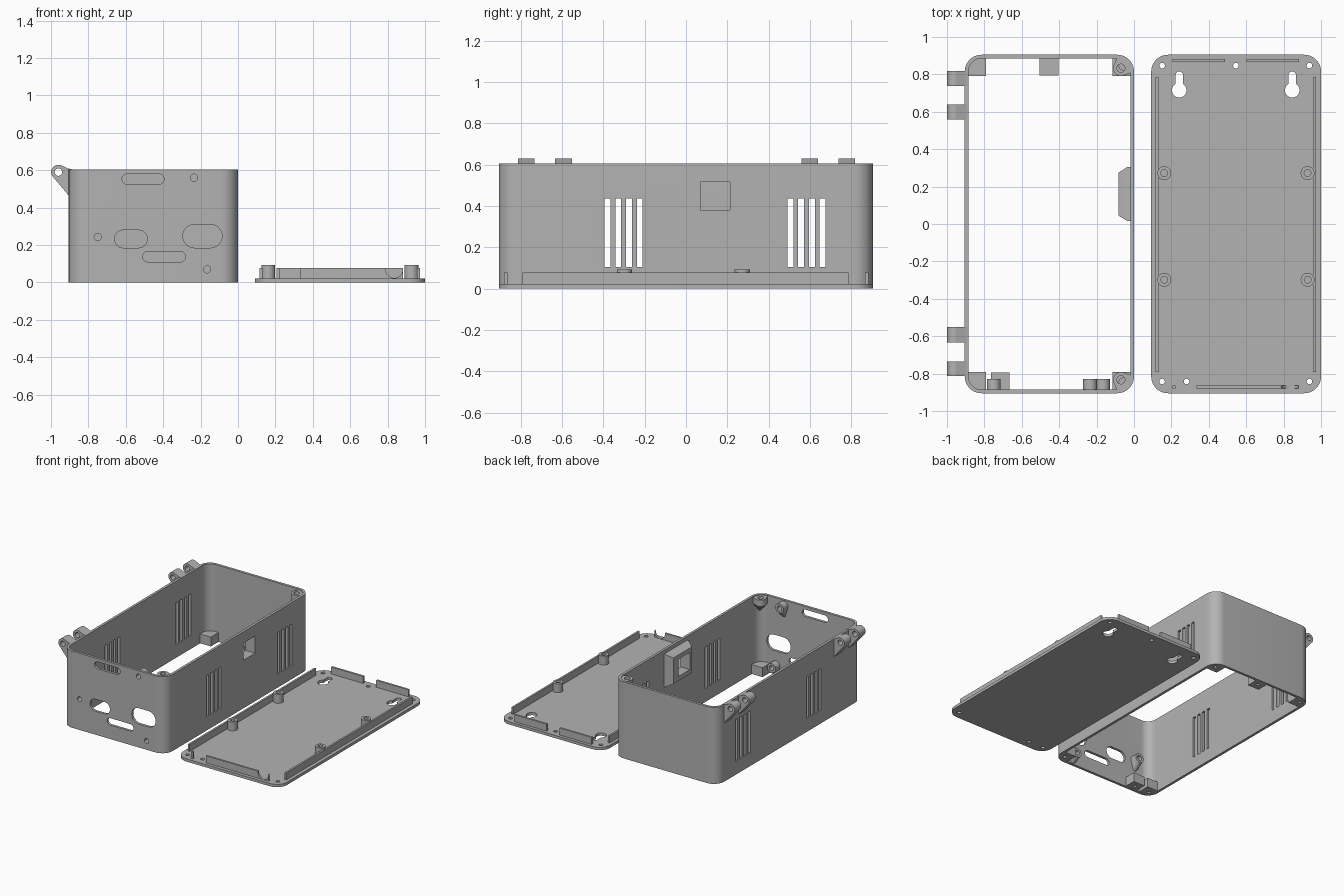
import bpy, bmesh, math
from mathutils import Vector

if "Cube" in bpy.data.objects:
    bpy.data.objects.remove(bpy.data.objects["Cube"])

gray = bpy.data.materials.new("plain_gray")
gray.diffuse_color = (0.45, 0.45, 0.45, 1)
gray.use_nodes = True
gray.node_tree.nodes["Principled BSDF"].inputs["Base Color"].default_value = gray.diffuse_color


def make(name, bm):
    bmesh.ops.recalc_face_normals(bm, faces=bm.faces[:])
    me = bpy.data.meshes.new(name)
    bm.to_mesh(me)
    bm.free()
    me.materials.append(gray)
    ob = bpy.data.objects.new(name, me)
    bpy.context.collection.objects.link(ob)
    return ob


def prism(name, outline, axis, lo, hi):
    """Extrude a 2D outline along an axis."""
    place = {'x': lambda u, v, w: (w, u, v),
             'y': lambda u, v, w: (u, w, v),
             'z': lambda u, v, w: (u, v, w)}[axis]
    bm = bmesh.new()
    a = [bm.verts.new(place(u, v, lo)) for u, v in outline]
    b = [bm.verts.new(place(u, v, hi)) for u, v in outline]
    bm.faces.new(a)
    bm.faces.new(b)
    for i in range(len(a)):
        j = (i + 1) % len(a)
        bm.faces.new((a[i], a[j], b[j], b[i]))
    return make(name, bm)


def hull(name, points):
    bm = bmesh.new()
    for p in points:
        bm.verts.new(p)
    res = bmesh.ops.convex_hull(bm, input=bm.verts[:])
    junk = [g for g in res["geom_interior"] + res["geom_unused"]
            if isinstance(g, bmesh.types.BMVert)]
    bmesh.ops.delete(bm, geom=list(set(junk)), context='VERTS')
    bmesh.ops.dissolve_limit(bm, angle_limit=0.01, verts=bm.verts[:], edges=bm.edges[:])
    return make(name, bm)


def arc(cx, cy, r, a0, a1, n):
    return [(cx + r * math.cos(math.radians(a0 + (a1 - a0) * i / n)),
             cy + r * math.sin(math.radians(a0 + (a1 - a0) * i / n))) for i in range(n + 1)]


def circle(cx, cy, r, n=28):
    return arc(cx, cy, r, 0, 360, n)[:-1]


def rect(x0, x1, y0, y1):
    return [(x0, y0), (x1, y0), (x1, y1), (x0, y1)]


def rounded(x0, x1, y0, y1, r, n=10):
    return (arc(x1 - r, y1 - r, r, 0, 90, n) + arc(x0 + r, y1 - r, r, 90, 180, n) +
            arc(x0 + r, y0 + r, r, 180, 270, n) + arc(x1 - r, y0 + r, r, 270, 360, n))


def slot(x0, x1, z0, z1):
    r = (z1 - z0) / 2
    return arc(x1 - r, z0 + r, r, -90, 90, 12) + arc(x0 + r, z0 + r, r, 90, 270, 12)


def cut(ob, cutters):
    """Subtract each cutter, then remove it."""
    for c in cutters:
        m = ob.modifiers.new("cut", 'BOOLEAN')
        m.operation, m.solver, m.object = 'DIFFERENCE', 'EXACT', c
        c.hide_render = True
    dg = bpy.context.evaluated_depsgraph_get()
    dg.update()
    me = bpy.data.meshes.new_from_object(ob.evaluated_get(dg))
    ob.modifiers.clear()
    ob.data = me
    for c in cutters:
        bpy.data.objects.remove(c)


X0, X1, Y, H, T, R = -0.905, 0.0, 0.905, 0.605, 0.02, 0.09

# Case walls with vents, window and front openings
case = prism("case_walls", rounded(X0, X1, -Y, Y, R), 'z', 0, H)
cuts = [prism("cut", rounded(X0 + T, X1 - T, -Y + T, Y - T, R - T), 'z', -0.1, H + 0.1)]
for start in (-0.38, 0.505):
    for i in range(4):
        y = start + i * 0.052
        cuts.append(prism("cut", rect(y - 0.014, y + 0.014, 0.105, 0.435), 'x', -1.2, 0.2))
window = rect(0.07, 0.213, 0.38, 0.515)
cuts.append(prism("cut", window, 'x', -0.2, 0.1))
for s in ((-0.62, -0.395, 0.525, 0.58), (-0.66, -0.485, 0.185, 0.28),
          (-0.295, -0.085, 0.185, 0.31), (-0.51, -0.28, 0.11, 0.165)):
    cuts.append(prism("cut", slot(*s), 'y', -1, -0.8))
screws = ((-0.235, 0.56), (-0.75, 0.243), (-0.165, 0.07))
for x, z in screws:
    cuts.append(prism("cut", circle(x, z, 0.019), 'y', -1, -0.8))
cut(case, cuts)

# Tapered frame behind the window
frame = hull("window_frame",
             [(-0.015, y, z) for y in (0.015, 0.305) for z in (0.32, 0.575)] +
             [(-0.035, y, z) for y in (0.015, 0.305) for z in (0.32, 0.575)] +
             [(-0.082, y, z) for y in (0.045, 0.275) for z in (0.345, 0.55)])
cut(frame, [prism("cut", window, 'x', -0.3, 0.1)])

# Screw bosses inside the front wall, tapering down
for x, z in screws:
    tip = max(z - 0.09, 0.0)
    boss = hull("wall_boss",
                [(u, y, v) for y in (-0.89, -0.83) for u, v in circle(x, z, 0.037)] +
                [(x - 0.01, -0.89, tip), (x + 0.01, -0.89, tip)])
    cut(boss, [prism("cut", circle(x, z, 0.019), 'y', -1, -0.7)])

# Top corner bosses with pointed undersides
for s in (1, -1):
    cx, cy = -0.07, s * 0.833
    boss = hull("top_corner_boss",
                [(u, v, z) for z in (0.55, 0.6) for u, v in circle(cx, cy, 0.042)] +
                [(u, v, z) for z in (0.55, 0.6)
                 for u, v in ((-0.015, s * 0.81), (-0.09, s * 0.89), (-0.034, s * 0.871))] +
                [(-0.034, s * 0.871, 0.47)])
    cut(boss, [prism("cut", circle(cx, cy, 0.022), 'z', 0.52, 0.7)])

# Bottom screw blocks: four rounded corner blocks and two wall blocks
BLOCK = 0.075
for sx in (1, -1):
    for sy in (1, -1):
        mid = (X0 + X1) / 2
        half = -mid
        q = [(half - 0.115, Y - 0.115), (half - 0.01, Y - 0.115)]
        q += arc(half - R, Y - R, R - 0.01, 0, 90, 8) + [(half - 0.115, Y - 0.01)]
        block = prism("corner_block", [(mid + sx * u, sy * v) for u, v in q], 'z', 0.001, BLOCK)
        cut(block, [prism("cut", circle(mid + sx * 0.395, sy * 0.845, 0.013, 16),
                          'z', -0.1, 0.06)])
for x, s in ((-0.455, 1), (-0.715, -1)):
    block = prism("wall_block", rect(x - 0.05, x + 0.05, *sorted((s * 0.795, s * 0.895))),
                  'z', 0.001, BLOCK)
    cut(block, [prism("cut", circle(x, s * 0.845, 0.013, 16), 'z', -0.1, 0.06)])

# Hinge lugs on the left wall
lug = arc(-0.96, 0.59, 0.039, 70, 215, 14) + [(-0.903, 0.462), (-0.89, 0.462), (-0.89, 0.605),
                                              (-0.91, 0.61)]
for y0, y1 in ((0.738, 0.818), (0.558, 0.638), (-0.634, -0.552), (-0.814, -0.734)):
    ob = prism("hinge_lug", lug, 'y', y0, y1)
    cut(ob, [prism("cut", circle(-0.96, 0.59, 0.02), 'y', y0 - 0.1, y1 + 0.1)])

# Base plate with screw holes and keyholes
P = 0.022
plate = prism("base_plate", rounded(0.092, 1.0, -Y, Y, R), 'z', 0, P)
cuts = [prism("cut", circle(x, y, 0.015, 20), 'z', -0.1, 0.2)
        for x, y in ((0.15, 0.847), (0.545, 0.847), (0.938, 0.847),
                     (0.15, -0.842), (0.281, -0.842), (0.938, -0.842))]
for x in (0.242, 0.846):
    cuts.append(prism("cut", circle(x, 0.715, 0.039), 'z', -0.1, 0.2))
    cuts.append(prism("cut", slot(0.7, 0.815, x - 0.021, x + 0.021), 'z', -0.1, 0.2))
    c = cuts[-1]  # turn the slot to run along y
    for v in c.data.vertices:
        v.co = Vector((v.co.y, v.co.x, v.co.z))
    c.data.flip_normals()
cut(plate, cuts)

# Locating lips around the plate
TOP = 0.077
for box in ((0.116, 0.131, -0.79, 0.787), (0.958, 0.973, -0.79, 0.787),
            (0.206, 0.487, 0.866, 0.882), (0.601, 0.882, 0.866, 0.882),
            (0.206, 0.222, -0.88, -0.864)):
    prism("locating_lip", rect(*box), 'z', P - 0.002, TOP)
lip = prism("front_lip", rect(0.335, 0.882, -0.88, -0.864), 'z', P - 0.002, TOP)
cut(lip, [prism("cut", circle(0.835, 0.07, 0.046), 'y', -1, -0.7)])

# Board standoffs
for x in (0.162, 0.928):
    for y in (0.272, -0.298):
        post = prism("standoff", circle(x, y, 0.037), 'z', P - 0.002, 0.092)
        cut(post, [prism("cut", circle(x, y, 0.018), 'z', P, 0.2)])

# Smooth shading with sharp edges kept
bpy.ops.object.select_all(action='SELECT')
bpy.context.view_layer.objects.active = case
bpy.ops.object.shade_smooth_by_angle(angle=math.radians(30))
